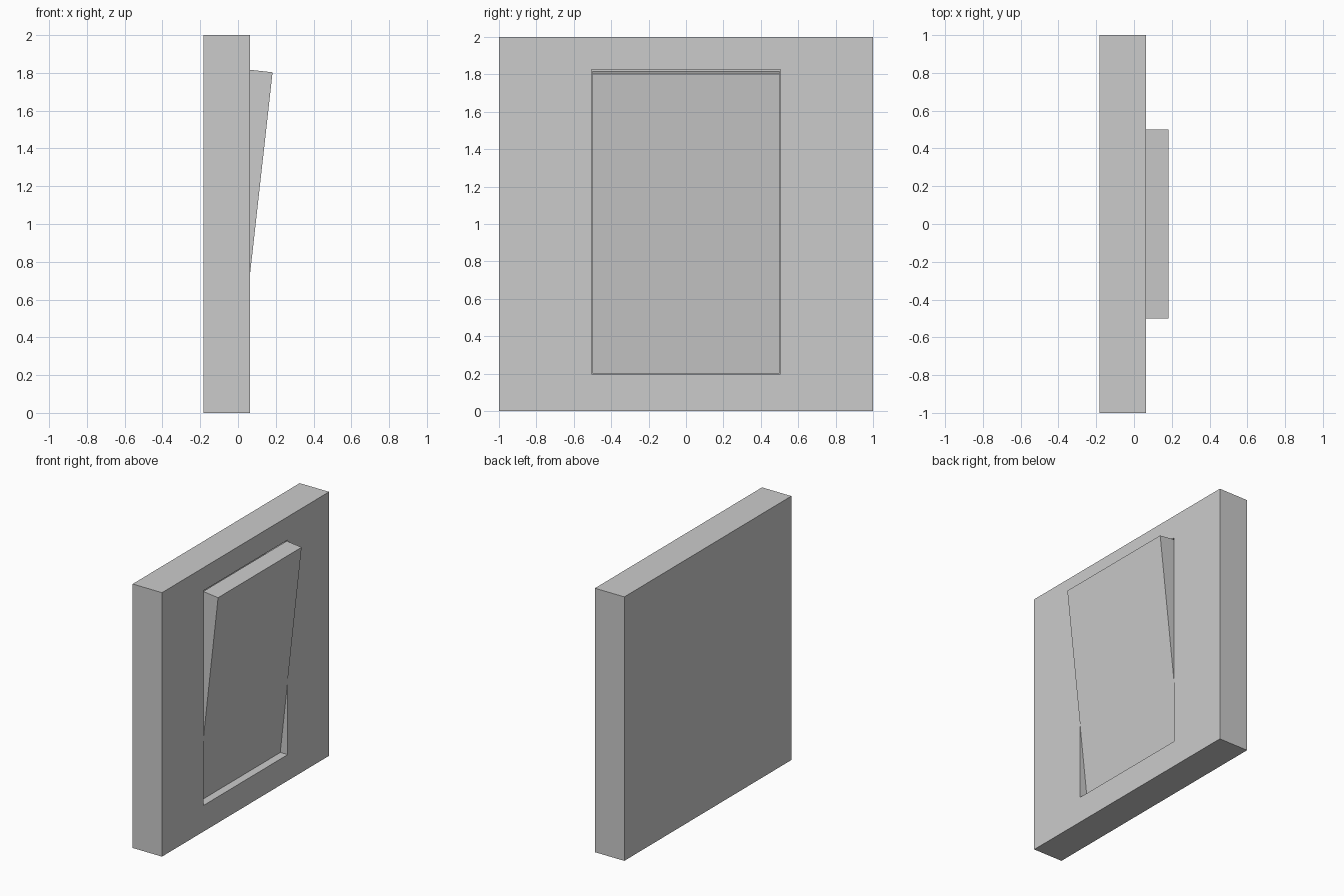
import bpy
import bmesh

if "Cube" in bpy.data.objects:
    bpy.data.objects.remove(bpy.data.objects["Cube"])


def prism(name, profile, half_width):
    """Extrude an x-z profile symmetrically along y."""
    bm = bmesh.new()
    face = bm.faces.new([bm.verts.new((x, -half_width, z)) for x, z in profile])
    ext = bmesh.ops.extrude_face_region(bm, geom=[face])
    moved = [v for v in ext["geom"] if isinstance(v, bmesh.types.BMVert)]
    bmesh.ops.translate(bm, verts=moved, vec=(0, 2 * half_width, 0))
    bmesh.ops.recalc_face_normals(bm, faces=bm.faces)
    mesh = bpy.data.meshes.new(name)
    bm.to_mesh(mesh)
    bm.free()
    obj = bpy.data.objects.new(name, mesh)
    bpy.context.collection.objects.link(obj)
    return obj


def rect(x0, x1, z0, z1):
    return [(x0, z0), (x1, z0), (x1, z1), (x0, z1)]


# Thick wall slab
wall = prism("wall", rect(-0.183, 0.063, 0, 2), 1.0)

# Recess cut into the wall face
cutter = prism("recess_cutter", rect(-0.125, 0.3, 0.198, 1.825), 0.505)
cutter.hide_render = True
cutter.hide_viewport = True
cut = wall.modifiers.new("recess", 'BOOLEAN')
cut.operation = 'DIFFERENCE'
cut.solver = 'EXACT'
cut.object = cutter
# Apply the cut and drop the helper
bpy.context.view_layer.update()
dg = bpy.context.evaluated_depsgraph_get()
wall_mesh = bpy.data.meshes.new_from_object(wall.evaluated_get(dg))
wall.modifiers.clear()
wall.data = wall_mesh
bpy.data.objects.remove(cutter)

# Panel tilted outward at the top, sitting in the recess
prism("tilted_panel", [(0.004, 0.2), (0.183, 1.803), (0.059, 1.817), (-0.12, 0.214)], 0.5)
